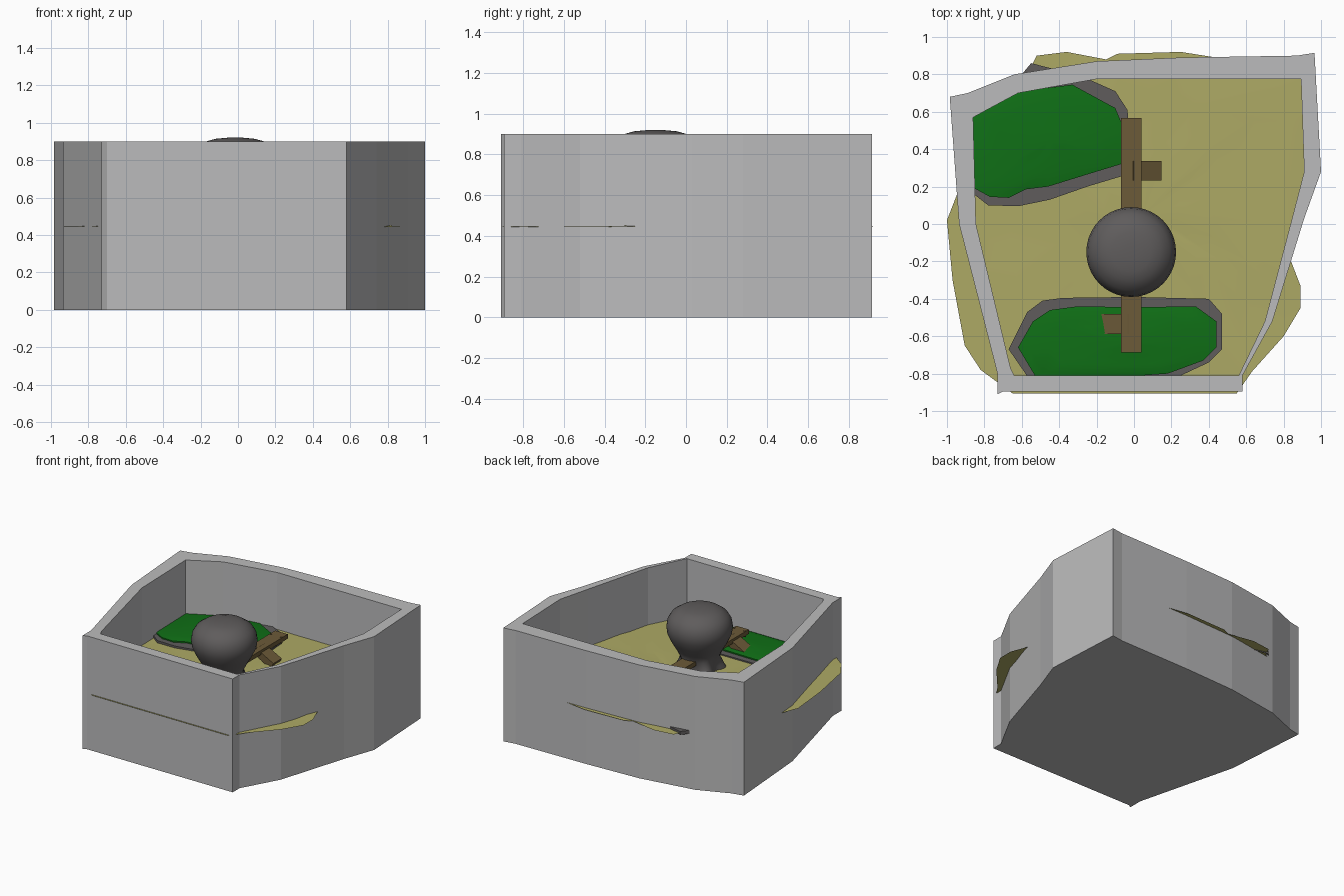
import bpy, bmesh, math, random
from mathutils import Vector

if "Cube" in bpy.data.objects:
    bpy.data.objects.remove(bpy.data.objects["Cube"])

random.seed(4)


def material(name, rgb):
    m = bpy.data.materials.new(name)
    m.diffuse_color = (*rgb, 1)
    m.use_nodes = True
    m.node_tree.nodes["Principled BSDF"].inputs["Base Color"].default_value = m.diffuse_color
    return m


WALL = material("wall_grey", (0.50, 0.50, 0.505))
SAND = material("sand", (0.42, 0.40, 0.13))
GRASS = material("grass_green", (0.005, 0.16, 0.008))
STONE = material("dark_stone", (0.115, 0.108, 0.108))
WOOD = material("brown_wood", (0.15, 0.103, 0.040))


def finish(name, bm, mat, smooth=None):
    bmesh.ops.recalc_face_normals(bm, faces=bm.faces)
    me = bpy.data.meshes.new(name)
    bm.to_mesh(me)
    bm.free()
    ob = bpy.data.objects.new(name, me)
    bpy.context.collection.objects.link(ob)
    me.materials.append(mat)
    if smooth:
        bpy.context.view_layer.objects.active = ob
        ob.select_set(True)
        bpy.ops.object.shade_smooth_by_angle(angle=math.radians(smooth))
        ob.select_set(False)
    return ob


def bridge(bm, a, b):
    n = len(a)
    for i in range(n):
        bm.faces.new((a[i], a[(i + 1) % n], b[(i + 1) % n], b[i]))


def loop(bm, pts, z):
    return [bm.verts.new((x, y, z)) for x, y in pts]


def mound(name, outline, centre, z_edge, z_mid, mat, noise=0.0, skirt=None):
    """Gently uneven sheet made of rings shrinking towards a centre."""
    bm = bmesh.new()
    c = Vector(centre)
    prev = None
    if skirt is not None:
        prev = loop(bm, outline, skirt)
    for t in (1, 0.9, 0.68, 0.45, 0.22):
        ring = []
        for p in outline:
            q = c + (Vector(p) - c) * t
            k = 0 if t == 1 else 1
            z = z_edge + (z_mid - z_edge) * (1 - t) ** 0.6
            ring.append(bm.verts.new((q.x, q.y, z + k * random.uniform(-noise, noise))))
        if prev:
            bridge(bm, prev, ring)
        prev = ring
    mid = bm.verts.new((c.x, c.y, z_mid))
    for i in range(len(prev)):
        bm.faces.new((prev[i], prev[(i + 1) % len(prev)], mid))
    return finish(name, bm, mat, 50)


def box(name, size, loc, rot_y, mat):
    bm = bmesh.new()
    bmesh.ops.create_cube(bm, size=1)
    bmesh.ops.scale(bm, vec=size, verts=bm.verts)
    ob = finish(name, bm, mat)
    ob.location = loc
    ob.rotation_euler[1] = rot_y
    return ob


# Enclosure wall with closed bottom (matching outer and inner outlines)
outer = [(-0.73, -0.91), (-0.70, -0.895), (0.58, -0.895), (0.58, -0.81), (0.74, -0.52),
         (0.91, 0.03), (1.0, 0.28), (0.965, 0.915), (0.87, 0.90), (0.25, 0.89),
         (-0.20, 0.87), (-0.64, 0.80), (-0.89, 0.70), (-0.985, 0.68), (-0.935, 0.0),
         (-0.73, -0.80)]
inner = [(-0.64, -0.81), (-0.60, -0.81), (0.53, -0.81), (0.56, -0.81), (0.70, -0.52),
         (0.845, 0.03), (0.91, 0.28), (0.893, 0.775), (0.80, 0.775), (0.25, 0.775),
         (-0.20, 0.775), (-0.62, 0.70), (-0.80, 0.603), (-0.86, 0.57), (-0.845, 0.0),
         (-0.66, -0.77)]
bm = bmesh.new()
o0, o1 = loop(bm, outer, 0), loop(bm, outer, 0.9)
i1, i0 = loop(bm, inner, 0.9), loop(bm, inner, 0.02)
for a, b in ((o0, o1), (o1, i1), (i1, i0)):
    bridge(bm, a, b)
bm.faces.new(o0)
bm.faces.new(i0)
finish("enclosure_wall", bm, WALL)

# Sand sheet, poking slightly through the walls
sand = [(-0.65, -0.905), (0.0, -0.905), (0.55, -0.905), (0.63, -0.79), (0.80, -0.60),
        (0.89, -0.45), (0.89, -0.33), (0.84, -0.20), (0.87, 0.0), (0.93, 0.28),
        (0.93, 0.60), (0.92, 0.80), (0.75, 0.84), (0.44, 0.89), (0.25, 0.92), (-0.09, 0.91),
        (-0.15, 0.88), (-0.36, 0.92), (-0.52, 0.90), (-0.56, 0.82), (-0.90, 0.66),
        (-0.93, 0.20), (-1.0, 0.02), (-0.97, -0.30), (-0.905, -0.65), (-0.82, -0.78)]
mound("sand_floor", sand, (0.05, 0.05), 0.445, 0.452, SAND, 0.004)

# Grass patches with stone borders
back_rim = [(-0.87, 0.17), (-0.78, 0.10), (-0.62, 0.095), (-0.45, 0.13), (-0.25, 0.20),
            (-0.05, 0.26), (-0.02, 0.45), (-0.035, 0.61), (-0.10, 0.71), (-0.28, 0.79),
            (-0.55, 0.86), (-0.60, 0.80), (-0.88, 0.62)]
back_grass = [(-0.87, 0.20), (-0.77, 0.145), (-0.67, 0.14), (-0.58, 0.185), (-0.46, 0.20),
              (-0.25, 0.265), (-0.07, 0.32), (-0.05, 0.50), (-0.10, 0.62), (-0.33, 0.745),
              (-0.60, 0.71), (-0.87, 0.58)]
front_rim = [(-0.67, -0.67), (-0.57, -0.47), (-0.49, -0.41), (-0.38, -0.395), (0.0, -0.39),
             (0.40, -0.40), (0.47, -0.48), (0.47, -0.67), (0.40, -0.74), (0.24, -0.815),
             (-0.57, -0.815)]
front_grass = [(-0.62, -0.66), (-0.54, -0.52), (-0.45, -0.46), (-0.30, -0.44), (0.0, -0.445),
               (0.33, -0.44), (0.44, -0.52), (0.44, -0.66), (0.37, -0.73), (0.18, -0.80),
               (0.04, -0.81), (-0.53, -0.81)]
for side, rim, grass, c in (("back", back_rim, back_grass, (-0.45, 0.45)),
                            ("front", front_rim, front_grass, (-0.08, -0.63))):
    mound(side + "_stone_border", rim, c, 0.462, 0.462, STONE, 0, 0.435)
    mound(side + "_grass", grass, c, 0.472, 0.490, GRASS, 0.002, 0.450)

# Bulbous boulder: lathe with a lobed, root-like foot
SEG, CX, CY = 40, -0.015, -0.15
profile = [(0.20, 0.435, 0.34), (0.175, 0.48, 0.25), (0.145, 0.54, 0.06), (0.17, 0.60, 0),
           (0.205, 0.66, 0), (0.233, 0.72, 0), (0.24, 0.77, 0), (0.232, 0.82, 0),
           (0.205, 0.865, 0), (0.155, 0.90, 0), (0.105, 0.914, 0), (0.04, 0.92, 0)]
bm = bmesh.new()
prev = None
for r, z, lobe in profile:
    pts = []
    for i in range(SEG):
        a = 2 * math.pi * i / SEG
        rr = r * (1 - lobe * (0.5 - 0.5 * math.cos(5 * a)))
        pts.append((CX + rr * math.cos(a), CY + rr * math.sin(a)))
    ring = loop(bm, pts, z)
    if prev:
        bridge(bm, prev, ring)
    else:
        bm.faces.new(ring)
    prev = ring
bm.faces.new(prev)
finish("boulder", bm, STONE, 50)

# Wooden plank through the boulder, with leaning pegs and bolts
box("plank", (0.11, 1.255, 0.035), (-0.015, -0.06, 0.535), 0, WOOD)
for side, s, y in (("back", 1, 0.285), ("front", -1, -0.535)):
    box(side + "_peg", (0.17, 0.105, 0.055), (-0.015 + s * 0.075, y, 0.492),
        s * math.radians(28), WOOD)
for y in (0.50, -0.65):
    for x in (-0.06, 0.03):
        bm = bmesh.new()
        bmesh.ops.create_cone(bm, cap_ends=True, segments=8, radius1=0.009,
                              radius2=0.009, depth=0.05)
        ob = finish("plank_bolt", bm, WOOD)
        ob.location = (x, y, 0.532)
